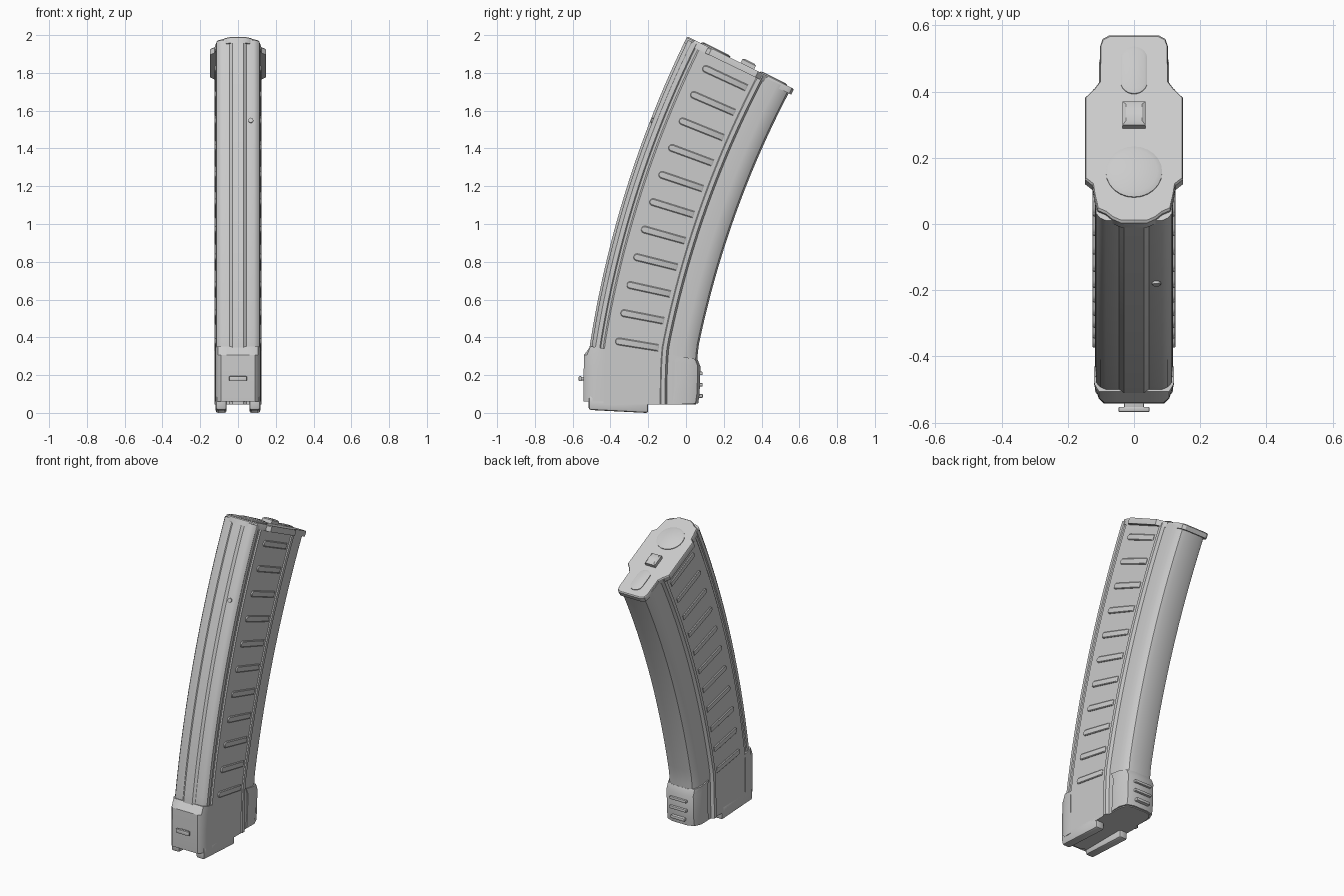
import bpy, bmesh
from math import sin, cos, pi, radians
from mathutils import Vector

cube = bpy.data.objects.get("Cube")
if cube:
    bpy.data.objects.remove(cube)

grey = bpy.data.materials.new("worn_grey")
grey.use_nodes = True
COLOR = (0.6, 0.6, 0.6, 1)
grey.diffuse_color = COLOR
grey.node_tree.nodes["Principled BSDF"].inputs["Base Color"].default_value = COLOR

# Curved frame: a = angle along the arc, s = depth from the front spine, x = side
R, CY, CZ = 5.7, 5.123, -0.519
TOP, DEG = 26.0, 0.095     # top angle, and rough length of one degree
parts = []


def place(a, s, x):
    low = max(0, min(1, (TOP - a) / 17.5))
    s -= 0.05 * low * max(0, min(s / 0.44, 1))
    r = R - s
    y, z = CY - r * cos(radians(a)), CZ + r * sin(radians(a))
    return Vector((x, y + 0.11 * max(0, 0.35 - z), z))


def finish(name, bm):
    bmesh.ops.recalc_face_normals(bm, faces=bm.faces)
    me = bpy.data.meshes.new(name)
    bm.to_mesh(me)
    bm.free()
    me.materials.append(grey)
    ob = bpy.data.objects.new(name, me)
    bpy.context.collection.objects.link(ob)
    parts.append(ob)
    return ob


def loft(name, rings, floor=None):
    """Skin closed rings, cap both ends, optionally cut flat at a floor height."""
    bm = bmesh.new()
    rows = [[bm.verts.new(p) for p in ring] for ring in rings]
    n = len(rows[0])
    for lo, hi in zip(rows, rows[1:]):
        for i in range(n):
            j = (i + 1) % n
            bm.faces.new((lo[i], lo[j], hi[j], hi[i]))
    bm.faces.new(rows[0])
    bm.faces.new(rows[-1])
    if floor is not None:
        bmesh.ops.bisect_plane(bm, geom=bm.verts[:] + bm.edges[:] + bm.faces[:],
                               plane_co=(0, 0, floor), plane_no=(0, 0, 1), clear_inner=True)
        bmesh.ops.holes_fill(bm, edges=[e for e in bm.edges if e.is_boundary])
    return finish(name, bm)


def mirrored(half):
    return half + [(s, -x) for s, x in reversed(half)]


def sweep(name, half, a0, a1, n, floor=None):
    sec = mirrored(half)
    loft(name, [[place(a0 + (a1 - a0) * i / n, s, x) for s, x in sec]
                for i in range(n + 1)], floor)


def box(name, lo, hi, bevel=0.008):
    bm = bmesh.new()
    bmesh.ops.create_cube(bm, size=1)
    for v in bm.verts:
        v.co = [(l + h) / 2 + c * (h - l) for l, h, c in zip(lo, hi, v.co)]
    bmesh.ops.bevel(bm, geom=bm.edges[:], offset=bevel, segments=2, affect='EDGES', profile=0.5)
    return finish(name, bm)


# Main curved body: front spine, wide ribbed sides, side ridge, narrower back
body = [(0, 0.03), (0.012, 0.045), (0.012, 0.085), (0.02, 0.102), (0.035, 0.114),
        (0.06, 0.116), (0.066, 0.111), (0.08, 0.111), (0.088, 0.118), (0.425, 0.118),
        (0.43, 0.124), (0.452, 0.124), (0.462, 0.106), (0.54, 0.106), (0.58, 0.098),
        (0.606, 0.08), (0.615, 0.05)]
sweep("magazine_body", body, 4.5, TOP, 40, floor=0.045)

# Raised side ribs, rounded towards the front
for side, label in ((1, "left"), (-1, "right")):
    for i in range(11):
        a = 25.0 - 1.57 * i
        half = 0.019
        outline = [(a + half / DEG * sin(t), 0.165 - half * cos(t))
                   for t in [pi / 2 - pi * k / 8 for k in range(9)]]
        outline += [(a - half / DEG, 0.405), (a + half / DEG, 0.405)]
        mid = sum(s for _, s in outline) / len(outline)
        inner = [(a + (b - a) * 0.75, mid + (s - mid) * 0.96) for b, s in outline]
        loft(f"{label}_rib_{i + 1}", [[place(b, s, side * 0.11) for b, s in outline],
                                      [place(b, s, side * 0.121) for b, s in outline],
                                      [place(b, s, side * 0.125) for b, s in inner]])

# Lower front housing with a sloped shoulder
front = mirrored([(-0.027, 0.05), (-0.027, 0.09), (-0.012, 0.106), (0.03, 0.12), (0.09, 0.121)])
loft("front_housing", [[place(a, max(s, cut), x) for s, x in front]
                       for a, cut in ((4.5, -0.02), (5.9, -0.027), (7.3, -0.027),
                                      (8.3, -0.027), (8.8, 0.005))], floor=0.06)

# Lower back collar
collar = mirrored([(0.5, 0.112), (0.575, 0.114), (0.62, 0.095), (0.634, 0.05)])
loft("back_collar", [[place(a, s - cut, x) for s, x in collar]
                     for a, cut in ((6.0, 0.012), (7.0, 0.0), (8.6, 0.0), (9.0, 0.018))], floor=0.05)

# Bottom rails, latch button and rear catch
for side, label in ((1, "left"), (-1, "right")):
    x0, x1 = sorted((side * 0.06, side * 0.118))
    rail = box(f"{label}_bottom_rail", (x0, -0.515, 0.0), (x1, -0.2, 0.09), 0.012)
    for v in rail.data.vertices:
        if v.co.z < 0.04 and v.co.y < -0.4:
            v.co.z += 0.015
box("latch_stem", (-0.03, -0.56, 0.172), (0.03, -0.52, 0.19), 0.003)
box("latch_button", (-0.047, -0.568, 0.168), (0.047, -0.552, 0.194), 0.004)
box("rear_catch", (-0.05, 0.03, 0.08), (0.05, 0.09, 0.1), 0.005)
for z in (0.14, 0.2):
    box("rear_collar_bar", (-0.06, 0.04, z), (0.06, 0.088, z + 0.018), 0.004)


# Top lid and its details, at heights above the lid plane
def on_lid(name, layers):
    loft(name, [[place(TOP + h / DEG, s, x) for s, x in ring] for h, ring in layers])


def scaled(ring, k):
    mid = (min(s for s, _ in ring) + max(s for s, _ in ring)) / 2
    return [(mid + (s - mid) * k, x * k) for s, x in ring]


def pill(s0, s1, r, n=12):
    front_end = [(s0 + r - r * cos(t), r * sin(t)) for t in [-pi / 2 + pi * k / n for k in range(n + 1)]]
    back_end = [(s1 - r + r * cos(t), r * sin(t)) for t in [pi / 2 - pi * k / n for k in range(n + 1)]]
    if s1 - s0 <= 2 * r:
        back_end = back_end[1:-1]
    return front_end + back_end


lid = mirrored([(0.0, 0.04), (0.012, 0.065), (0.03, 0.085), (0.042, 0.11), (0.09, 0.12),
                (0.125, 0.125), (0.145, 0.148), (0.42, 0.148), (0.45, 0.12), (0.475, 0.103),
                (0.595, 0.102), (0.618, 0.095), (0.63, 0.075)])
on_lid("top_lid", [(-0.022, lid), (0.008, lid), (0.014, scaled(lid, 0.98))])

disc = pill(0.082, 0.252, 0.085)
on_lid("lid_round_button", [(0.0, disc), (0.018, disc), (0.024, scaled(disc, 0.83))])
slot = pill(0.43, 0.588, 0.04)
on_lid("lid_long_boss", [(0.0, slot), (0.018, slot), (0.022, scaled(slot, 0.84))])
tab = mirrored([(0.315, 0.035), (0.395, 0.035)])
on_lid("lid_tab", [(0.0, tab), (0.035, tab), (0.042, scaled(tab, 0.7))])

# Small pin in the front face
pin = [(cos(t) * 0.013, sin(t) * 0.013) for t in [2 * pi * k / 12 for k in range(12)]]
loft("front_pin", [[place(21.3 + u / DEG, s, 0.068 + v) for u, v in pin] for s in (0.03, 0.004)])

# Smooth shading with sharp edges kept
bpy.ops.object.select_all(action='DESELECT')
for ob in parts:
    ob.select_set(True)
bpy.context.view_layer.objects.active = parts[0]
bpy.ops.object.shade_smooth_by_angle(angle=radians(30))
